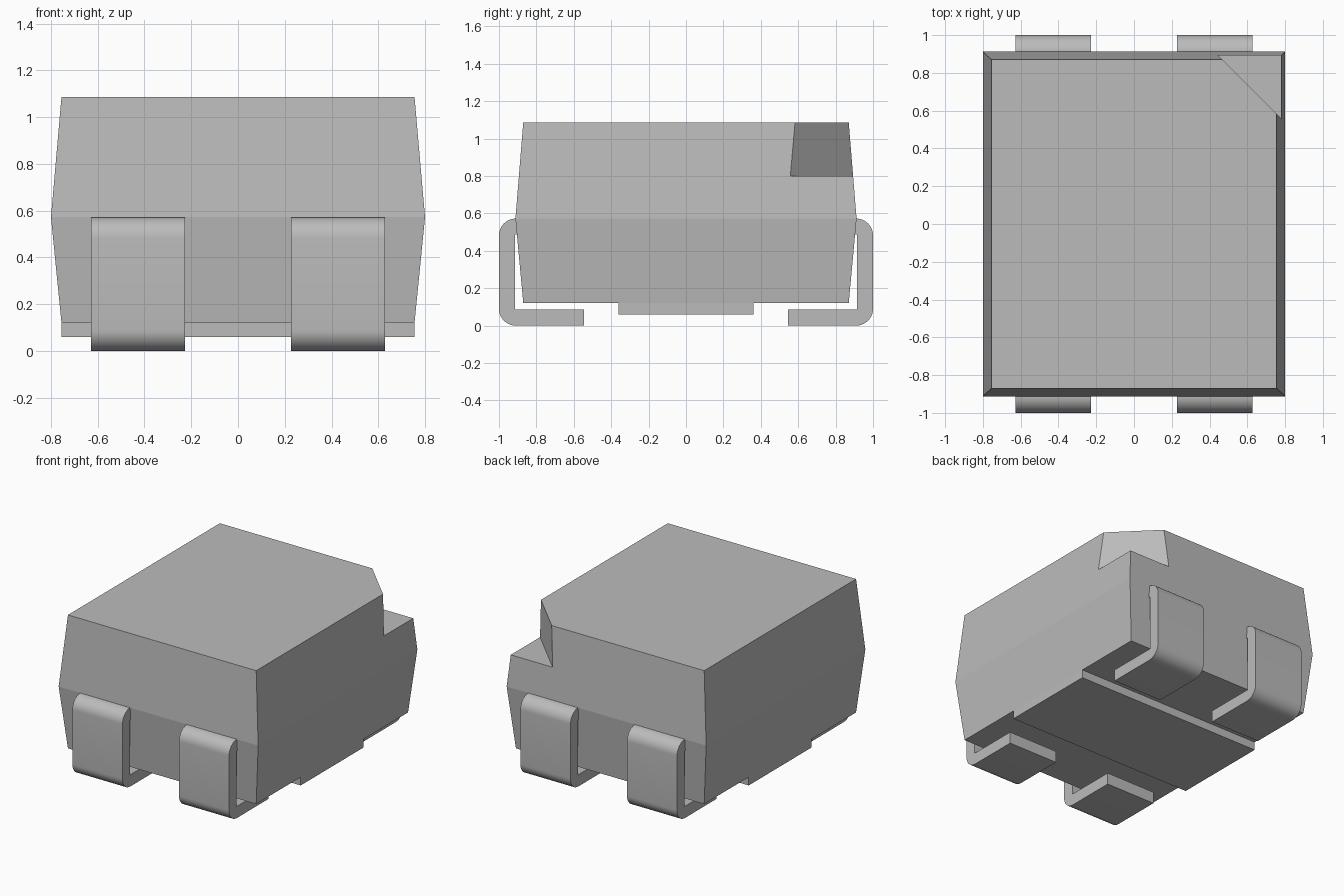
import bpy, bmesh, math

if "Cube" in bpy.data.objects:
    bpy.data.objects.remove(bpy.data.objects["Cube"])


def material(name, value):
    m = bpy.data.materials.new(name)
    m.diffuse_color = (value, value, value, 1)
    m.use_nodes = True
    m.node_tree.nodes["Principled BSDF"].inputs["Base Color"].default_value = m.diffuse_color
    return m


GREY = material("light grey", 0.5)


def make_object(name, bm):
    bmesh.ops.recalc_face_normals(bm, faces=bm.faces)
    mesh = bpy.data.meshes.new(name)
    bm.to_mesh(mesh)
    bm.free()
    obj = bpy.data.objects.new(name, mesh)
    bpy.context.collection.objects.link(obj)
    mesh.materials.append(GREY)
    return obj


def loft(name, sections):
    """Closed solid through stacked rings of equal point count."""
    bm = bmesh.new()
    rings = [[bm.verts.new(p) for p in ring] for ring in sections]
    n = len(rings[0])
    for a, b in zip(rings, rings[1:]):
        for i in range(n):
            j = (i + 1) % n
            bm.faces.new((a[i], a[j], b[j], b[i]))
    bm.faces.new(rings[0])
    bm.faces.new(rings[-1])
    return make_object(name, bm)


def rect(hx, hy, z):
    return [(-hx, -hy, z), (hx, -hy, z), (hx, hy, z), (-hx, hy, z)]


# Housing: widest at the parting line, drafted above and below
TOP, MID, BOT = 1.087, 0.572, 0.12
housing = loft("housing", [rect(0.755, 0.87, BOT), rect(0.8, 0.912, MID),
                           rect(0.755, 0.87, TOP)])

# Corner notch marking polarity, cut down to a flat ledge
d = 1.338
tri = [(d - 1.1, 1.1), (1.1, d - 1.1), (1.1, 1.1)]
cutter = loft("notch_cutter", [[(x, y, z) for x, y in tri] for z in (0.8, 1.3)])
cutter.hide_render = True
cutter.hide_viewport = True
cut = housing.modifiers.new("notch", 'BOOLEAN')
cut.operation = 'DIFFERENCE'
cut.solver = 'EXACT'
cut.object = cutter

# Raised pad across the underside
loft("underside_pad", [rect(0.755, 0.36, 0.06), rect(0.755, 0.36, BOT + 0.002)])


# Leads: strip bent down the wall and folded under the housing
def arc(cy, cz, r, a0, a1, steps=10):
    return [(cy + r * math.cos(math.radians(a0 + (a1 - a0) * i / steps)),
             cz + r * math.sin(math.radians(a0 + (a1 - a0) * i / steps)))
            for i in range(steps + 1)]


T, R, OUT = 0.085, 0.09, 1.0
profile = ([(0.85, MID)] + arc(OUT - R, MID - R, R, 90, 0)
           + arc(OUT - R, R, R, 0, -90)
           + [(0.545, 0), (0.545, T)]
           + [(OUT - T, T), (OUT - T, MID - T), (0.85, MID - T)])

for side, sy in (("front", -1), ("back", 1)):
    for hand, sx in (("left", -1), ("right", 1)):
        lead = loft(f"{side}_{hand}_lead",
                    [[(sx * x, sy * y, z) for y, z in profile]
                     for x in (0.227, 0.628)])
        bpy.ops.object.select_all(action='DESELECT')
        lead.select_set(True)
        bpy.context.view_layer.objects.active = lead
        bpy.ops.object.shade_smooth_by_angle(angle=math.radians(30))
